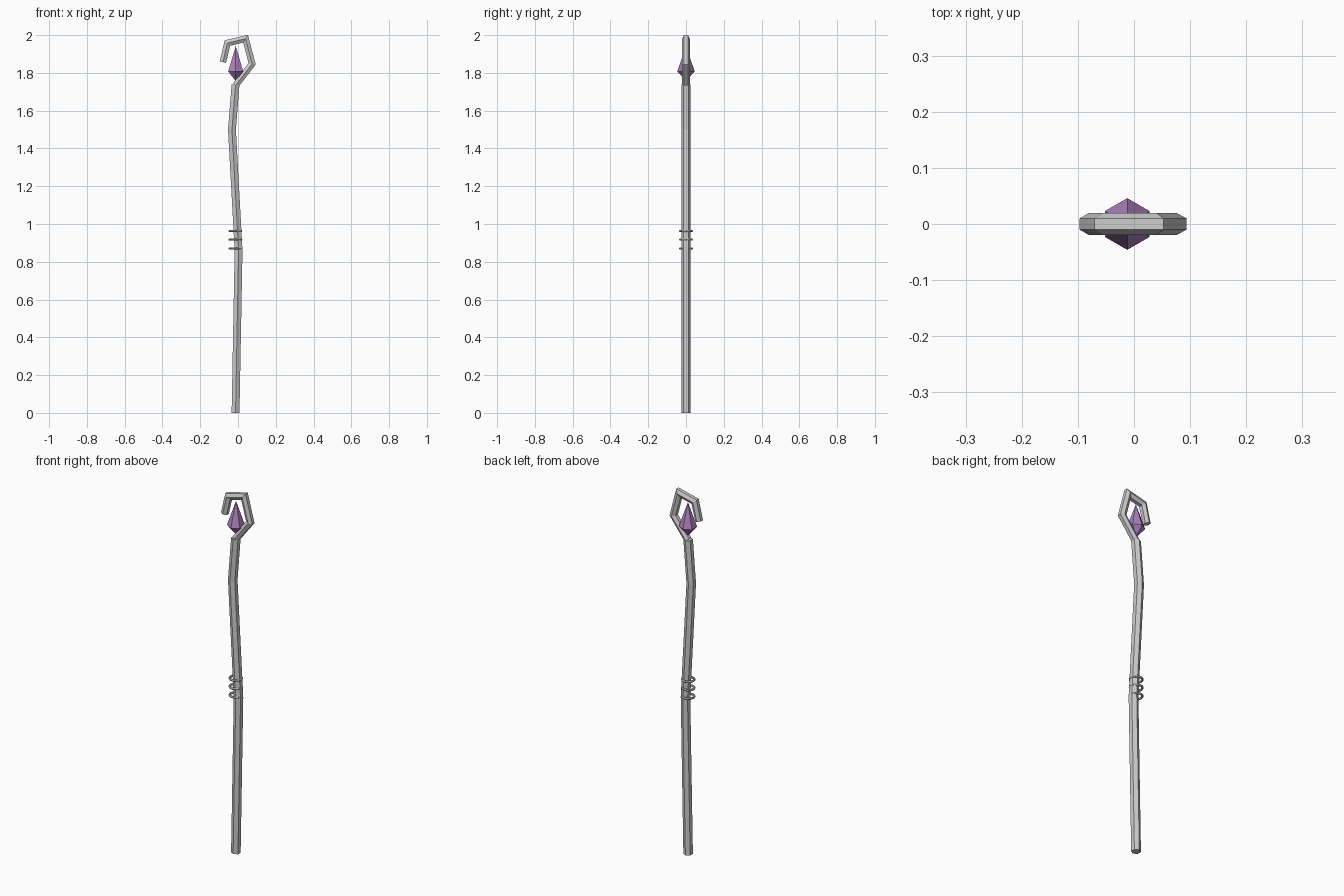
import bpy, bmesh
from math import cos, sin, pi
from mathutils import Vector

if "Cube" in bpy.data.objects:
    bpy.data.objects.remove(bpy.data.objects["Cube"])


def sweep(name, path, radius, sides=6):
    """Mitred tube along a path of (x, z) points in the y = 0 plane."""
    pts = [Vector(p) for p in path]
    bm = bmesh.new()
    rings = []
    for i, p in enumerate(pts):
        d_in = (p - pts[i - 1]).normalized() if i else None
        d_out = (pts[i + 1] - p).normalized() if i < len(pts) - 1 else None
        d_in, d_out = d_in or d_out, d_out or d_in
        t = (d_in + d_out).normalized()
        n = Vector((t.y, -t.x)) / t.dot(d_out)
        ring = []
        for k in range(sides):
            a = 2 * pi * k / sides
            q = p + n * radius * sin(a)
            ring.append(bm.verts.new((q.x, radius * cos(a), q.y)))
        rings.append(ring)
    for a, b in zip(rings, rings[1:]):
        for k in range(sides):
            j = (k + 1) % sides
            bm.faces.new((a[k], a[j], b[j], b[k]))
    bm.faces.new(rings[0])
    bm.faces.new(rings[-1])
    bmesh.ops.recalc_face_normals(bm, faces=bm.faces)
    return finish(name, bm)


def finish(name, bm):
    mesh = bpy.data.meshes.new(name)
    bm.to_mesh(mesh)
    bm.free()
    obj = bpy.data.objects.new(name, mesh)
    bpy.context.collection.objects.link(obj)
    return obj


# Crooked shaft
sweep("shaft", [(-0.013, 0), (0.003, 0.86), (-0.032, 1.5), (-0.013, 1.737)], 0.024)

# Angular hook around the crystal
sweep("hook", [(-0.012, 1.735), (0.075, 1.848), (0.040, 1.981),
               (-0.056, 1.958), (-0.080, 1.857)], 0.02)

# Wire rings on the grip
for i, z in enumerate((0.87, 0.917, 0.963)):
    bpy.ops.mesh.primitive_torus_add(
        location=(-0.014, 0, z), major_radius=0.031, minor_radius=0.006,
        major_segments=12, minor_segments=6)
    bpy.context.object.name = f"grip_ring_{i + 1}"

# Six-sided crystal, points up and down
bm = bmesh.new()
cx = -0.012
top = bm.verts.new((cx, 0, 1.942))
low = bm.verts.new((cx, 0, 1.757))
belt = [bm.verts.new((cx + 0.046 * sin(k * pi / 3), 0.046 * cos(k * pi / 3), 1.808))
        for k in range(6)]
for k in range(6):
    a, b = belt[k], belt[(k + 1) % 6]
    bm.faces.new((a, b, top))
    bm.faces.new((b, a, low))
bmesh.ops.recalc_face_normals(bm, faces=bm.faces)
crystal = finish("crystal", bm)
purple = bpy.data.materials.new("purple")
purple.diffuse_color = (0.42, 0.22, 0.52, 1)
purple.use_nodes = True
purple.node_tree.nodes["Principled BSDF"].inputs["Base Color"].default_value = purple.diffuse_color
crystal.data.materials.append(purple)
